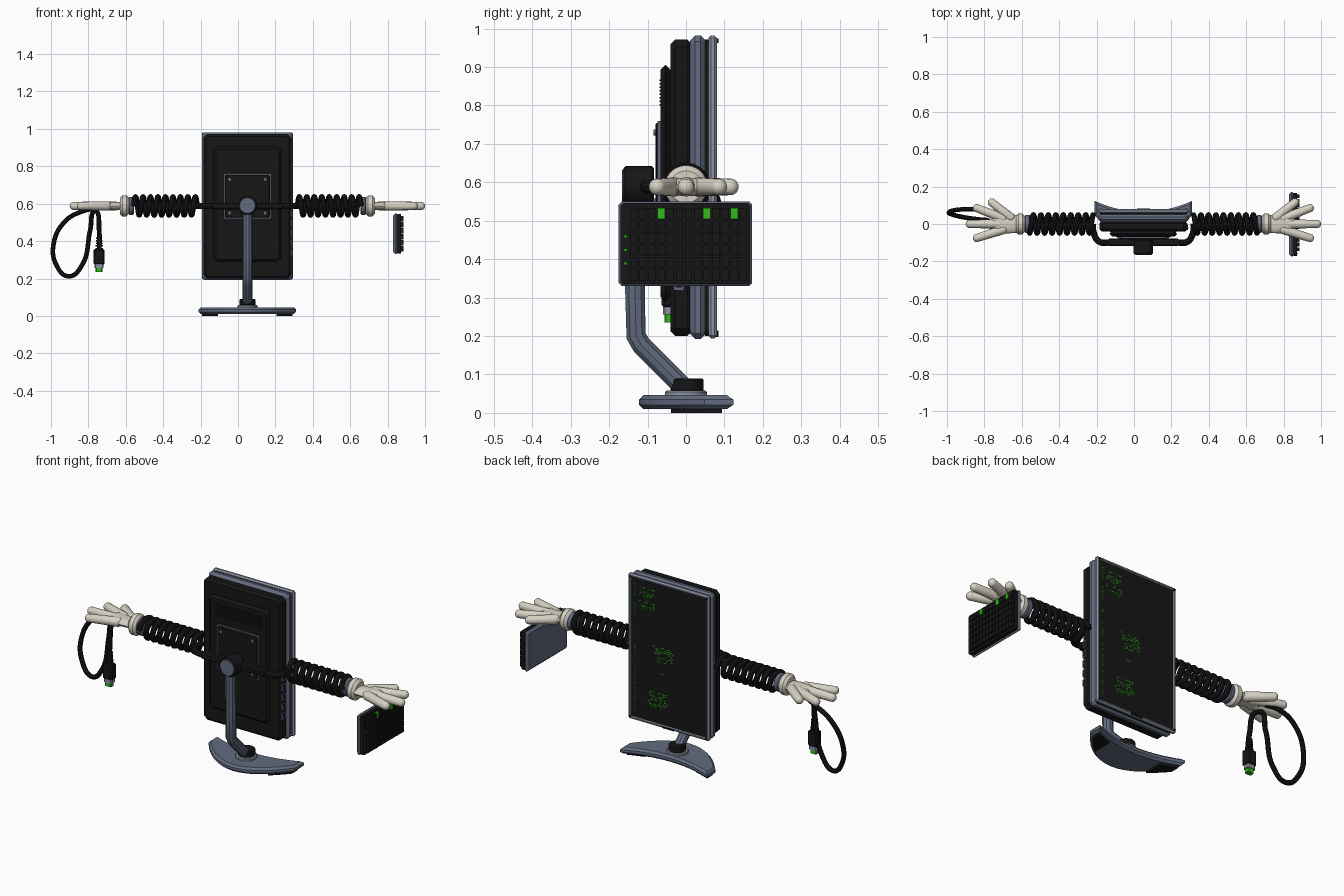
import bpy, bmesh, math, random
from mathutils import Vector, Matrix

random.seed(4)
if "Cube" in bpy.data.objects:
    bpy.data.objects.remove(bpy.data.objects["Cube"])

CX = 0.05      # monitor centre line
ARM_Z = 0.588  # arm height


def material(name, r, g, b):
    m = bpy.data.materials.new(name)
    m.use_nodes = True
    m.diffuse_color = (r, g, b, 1)
    m.node_tree.nodes["Principled BSDF"].inputs["Base Color"].default_value = (r, g, b, 1)
    return m


BLACK = material("matte black", 0.008, 0.008, 0.008)
SLATE = material("slate grey", 0.12, 0.145, 0.21)
SILVER = material("light slate", 0.26, 0.29, 0.37)
CREAM = material("glove cream", 0.68, 0.64, 0.55)
GREEN = material("signal green", 0.03, 0.5, 0.01)


def finish(name, bm, *mats, smooth=True):
    me = bpy.data.meshes.new(name)
    bmesh.ops.recalc_face_normals(bm, faces=bm.faces)
    bm.to_mesh(me)
    bm.free()
    for m in mats:
        me.materials.append(m)
    ob = bpy.data.objects.new(name, me)
    bpy.context.collection.objects.link(ob)
    if smooth:
        shade(ob)
    return ob


def shade(ob):
    bpy.ops.object.select_all(action='DESELECT')
    ob.select_set(True)
    bpy.context.view_layer.objects.active = ob
    bpy.ops.object.shade_smooth_by_angle(angle=math.radians(35))


def add_box(bm, x, y, z, index=0):
    size = Matrix.Diagonal((x[1] - x[0], y[1] - y[0], z[1] - z[0], 1))
    mid = Matrix.Translation((sum(x) / 2, sum(y) / 2, sum(z) / 2))
    verts = bmesh.ops.create_cube(bm, size=1, matrix=mid @ size)["verts"]
    for f in {f for v in verts for f in v.link_faces}:
        f.material_index = index


def bevel(bm, edges, amount):
    bmesh.ops.bevel(bm, geom=list(edges), offset=amount, segments=1, affect='EDGES')


def slab(name, x, y, z, mat, corner=0, edge=0, axis=1):
    """Box with chamfered corners along one axis and chamfered rims."""
    bm = bmesh.new()
    add_box(bm, x, y, z)
    if corner:
        bevel(bm, [e for e in bm.edges
                   if abs((e.verts[0].co - e.verts[1].co).normalized()[axis]) > 0.9], corner)
    if edge:
        bevel(bm, [e for e in bm.edges
                   if abs((e.verts[0].co - e.verts[1].co).normalized()[axis]) < 0.1], edge)
    return finish(name, bm, mat, smooth=False)


def cylinder(name, centre, radius, depth, axis, mat, edge=0, sides=28):
    bm = bmesh.new()
    turn = Vector(axis).to_track_quat('Z', 'Y').to_matrix().to_4x4()
    bmesh.ops.create_cone(bm, cap_ends=True, segments=sides, radius1=radius, radius2=radius,
                          depth=depth, matrix=Matrix.Translation(centre) @ turn)
    if edge:
        bevel(bm, [e for f in bm.faces if len(f.verts) > 4 for e in f.edges], edge)
    return finish(name, bm, mat)


def capsule(name, a, b, r1, r2, mat, flat=1):
    bm = bmesh.new()
    bmesh.ops.create_uvsphere(bm, u_segments=20, v_segments=12, radius=1)
    a, b = Vector(a), Vector(b)
    q = (b - a).to_track_quat('Z', 'Y')
    for v in bm.verts:
        end, r = (b, r2) if v.co.z > 0.001 else (a, r1)
        v.co = end + q @ (v.co * r)
        v.co.z = end.z + (v.co.z - end.z) * flat
    return finish(name, bm, mat)


def tube(name, points, radius, mat, kind='BEZIER'):
    cu = bpy.data.curves.new(name, 'CURVE')
    cu.dimensions = '3D'
    cu.bevel_depth, cu.bevel_resolution, cu.use_fill_caps = radius, 3, True
    sp = cu.splines.new(kind)
    pts = sp.bezier_points if kind == 'BEZIER' else sp.points
    pts.add(len(points) - 1)
    for p, co in zip(pts, points):
        if kind == 'BEZIER':
            p.co, p.handle_left_type, p.handle_right_type = co, 'AUTO', 'AUTO'
        else:
            p.co = (*co, 1)
    cu.materials.append(mat)
    ob = bpy.data.objects.new(name, cu)
    bpy.context.collection.objects.link(ob)
    bpy.ops.object.select_all(action='DESELECT')
    ob.select_set(True)
    bpy.context.view_layer.objects.active = ob
    bpy.ops.object.convert(target='MESH')
    shade(bpy.context.object)


# Monitor casing
slab("rear_shell", (CX - .235, CX + .235), (-.04, .015), (.2, .972), BLACK, .02, .012)
slab("middle_casing", (CX - .242, CX + .242), (.01, .052), (.192, .982), SLATE, .015, .014)
slab("casing_seam", (CX - .232, CX + .232), (.05, .06), (.2, .972), BLACK, .01)
slab("rear_panel", (CX - .18, CX + .18), (-.066, -.04), (.29, .905), BLACK, .02, .012)
for i in range(8):
    z = .8 + i * .009
    slab("vent_rib", (CX - .14, CX + .14), (-.069, -.06), (z, z + .004), BLACK)

# Screen frame with recessed screen
bm = bmesh.new()
add_box(bm, (CX - .243, CX + .243), (.058, .081), (.194, .982))
bevel(bm, bm.edges, .007)
front = max(bm.faces, key=lambda f: f.calc_center_median().y)
bmesh.ops.inset_region(bm, faces=[front], thickness=.009)
bmesh.ops.inset_region(bm, faces=[front], thickness=.003, depth=-.008)
front.material_index = 1
finish("screen_frame", bm, SILVER, BLACK, smooth=False)
for sx in (-1, 1):
    for z in (.208, .968):
        cylinder("frame_screw", (CX + sx * .23, .08, z), .006, .008, (0, 1, 0), BLACK, sides=10)
slab("power_strip", (CX - .035, CX + .035), (.078, .084), (.197, .207), BLACK)

# Green text on the screen: line numbers, then blocks of dashes
bm = bmesh.new()
for row in range(58):
    z = .93 - row * .012
    if random.random() < .6:
        add_box(bm, (.25, .258), (.072, .0745), (z, z + .004))
for x0, x1, z0, z1 in ((.14, .235, .79, .92), (.03, .15, .53, .62),
                       (.08, .14, .46, .48), (.07, .19, .28, .37)):
    for row in range(int((z1 - z0) / .011)):
        x = x1 - random.random() * .03
        while x > x0:
            w = random.uniform(.004, .014)
            if random.random() < .65:
                add_box(bm, (x - w, x), (.072, .0745), (z1 - row * .011, z1 - row * .011 + .005))
            x -= w + .004
finish("screen_text", bm, GREEN, smooth=False)

# Side ports
for i in range(5):
    z = .32 + i * .052
    slab("port_rim", (.28, .288), (-.032, -.006), (z, z + .036), SLATE)
    slab("port_hole", (.28, .29), (-.027, -.011), (z + .006, z + .03), BLACK)
    slab("port_light", (.28, .291), (-.023, -.019), (z + .012, z + .022), GREEN)

# Mounting plate and joint
slab("plate_rim", (CX - .126, CX + .126), (-.074, -.06), (.52, .76), SLATE, .006)
slab("mount_plate", (CX - .12, CX + .12), (-.08, -.06), (.526, .754), BLACK, .006, .003)
for sx in (-1, 1):
    for z in (.55, .73):
        cylinder("plate_screw", (CX + sx * .095, -.08, z), .008, .008, (0, 1, 0), SLATE, sides=12)
slab("shoulder_bar", (CX - .19, CX + .19), (-.118, -.078), (.57, .605), BLACK, 0, .006)
cylinder("joint_body", (CX, -.123, .59), .052, .08, (0, 1, 0), BLACK, .006)
cylinder("joint_cap", (CX, -.163, .59), .043, .008, (0, 1, 0), SLATE, .002)

# Stand
tube("stand_neck", [(CX, -.135, .57), (CX, -.133, .33), (CX, -.13, .2),
                    (CX, -.115, .175), (CX, -.005, .065)], .027, SLATE, 'POLY')
cylinder("stand_collar", (CX, .003, .073), .043, .034, (0, 0, 1), BLACK, .004)
cylinder("collar_ring", (CX, 0, .05), .054, .016, (0, 0, 1), SILVER, .004)


def crescent(name, t0, t1, z0, z1, inset, edge, mat):
    ts = [t0 + (t1 - t0) * i / 14 for i in range(15)]
    rim = [(CX + .26 * t, -.122 + .17 * t * t + inset) for t in ts]
    rim += [(CX + .26 * t, .065 + .058 * t * t - inset) for t in reversed(ts)]
    bm = bmesh.new()
    face = bm.faces.new([bm.verts.new((x, y, z0)) for x, y in rim])
    new = bmesh.ops.extrude_face_region(bm, geom=[face])["geom"]
    bmesh.ops.translate(bm, vec=(0, 0, z1 - z0), verts=[v for v in new if isinstance(v, bmesh.types.BMVert)])
    if edge:
        bevel(bm, [e for e in bm.edges if abs(e.verts[0].co.z - e.verts[1].co.z) < .001], edge)
    finish(name, bm, mat)


crescent("stand_base", -1, 1, .01, .046, 0, .011, SLATE)
crescent("left_foot", .6, .93, 0, .014, .022, 0, BLACK)
crescent("right_foot", -.93, -.6, 0, .014, .022, 0, BLACK)

# Spring arms and gloved hands, mirrored about the monitor centre
FINGERS = {"upper_finger": (.75, .03, .89, .085), "middle_finger": (.77, 0, .928, 0),
           "lower_finger": (.75, -.03, .89, -.075), "thumb": (.71, .035, .81, .115)}
for side, s in (("left", 1), ("right", -1)):
    def at(x, y=0, z=ARM_Z):
        return (CX + s * x, y, z)

    turns, steps = 8.5, 20
    coil = [at(.268 + .34 * k / (turns * steps),
               .049 * math.cos(k * math.tau / steps),
               ARM_Z + .049 * math.sin(k * math.tau / steps)) for k in range(int(turns * steps) + 1)]
    tube(side + "_arm_spring", coil, .0145, BLACK, 'POLY')
    tube(side + "_shoulder_cable", [at(.27, .0), at(.265, -.05), at(.235, -.095), at(.17, -.098)], .017, BLACK)
    cylinder(side + "_wrist_ring", at(.62), .048, .03, (1, 0, 0), SLATE, .006)
    cylinder(side + "_cuff", at(.657), .056, .05, (1, 0, 0), CREAM, .014)
    capsule(side + "_palm", at(.68), at(.755, .004), .048, .06, CREAM, .42)
    for finger, (x0, y0, x1, y1) in FINGERS.items():
        capsule(side + "_" + finger, at(x0, y0), at(x1, y1), .025, .022, CREAM)

# Keyboard hanging from the left hand
slab("keyboard_back", (.83, .856), (-.175, .172), (.33, .55), SLATE, .008, .012, axis=0)
slab("keyboard_tray", (.852, .872), (-.17, .167), (.335, .546), BLACK, .006, 0, axis=0)
bm = bmesh.new()
for row in range(6):
    for col in range(13):
        y, z = -.145 + col * .0237, .505 - row * .032
        lit = row == 0 and col in (3, 8, 11)
        add_box(bm, (.868, .886), (y, y + .019), (z, z + .028), int(lit))
for z in (.385, .42, .455):
    add_box(bm, (.868, .876), (-.161, -.154), (z, z + .008), 1)
finish("keyboard_keys", bm, BLACK, GREEN, smooth=False)

# Cable and plug hanging from the right hand
tube("cable", [(-.742, -.042, .34), (-.742, -.04, .45), (-.765, 0, .56), (-.79, .02, .46),
               (-.835, .025, .27), (-.905, .035, .212), (-.97, .05, .27), (-.985, .065, .39),
               (-.92, .078, .51), (-.83, .075, .56), (-.76, .05, .575)], .0125, BLACK)
for i in range(5):
    cylinder("plug_strain_relief", (-.742, -.042, .36 + i * .014), .02 - i * .001, .008, (0, 0, 1), BLACK, sides=16)
slab("plug_body", (-.773, -.713), (-.064, -.02), (.275, .357), BLACK, .008, .006, axis=2)
slab("plug_collar", (-.767, -.719), (-.06, -.024), (.256, .277), SILVER, .006, 0, axis=2)
slab("plug_tip", (-.761, -.725), (-.056, -.028), (.235, .258), GREEN, .004, 0, axis=2)
